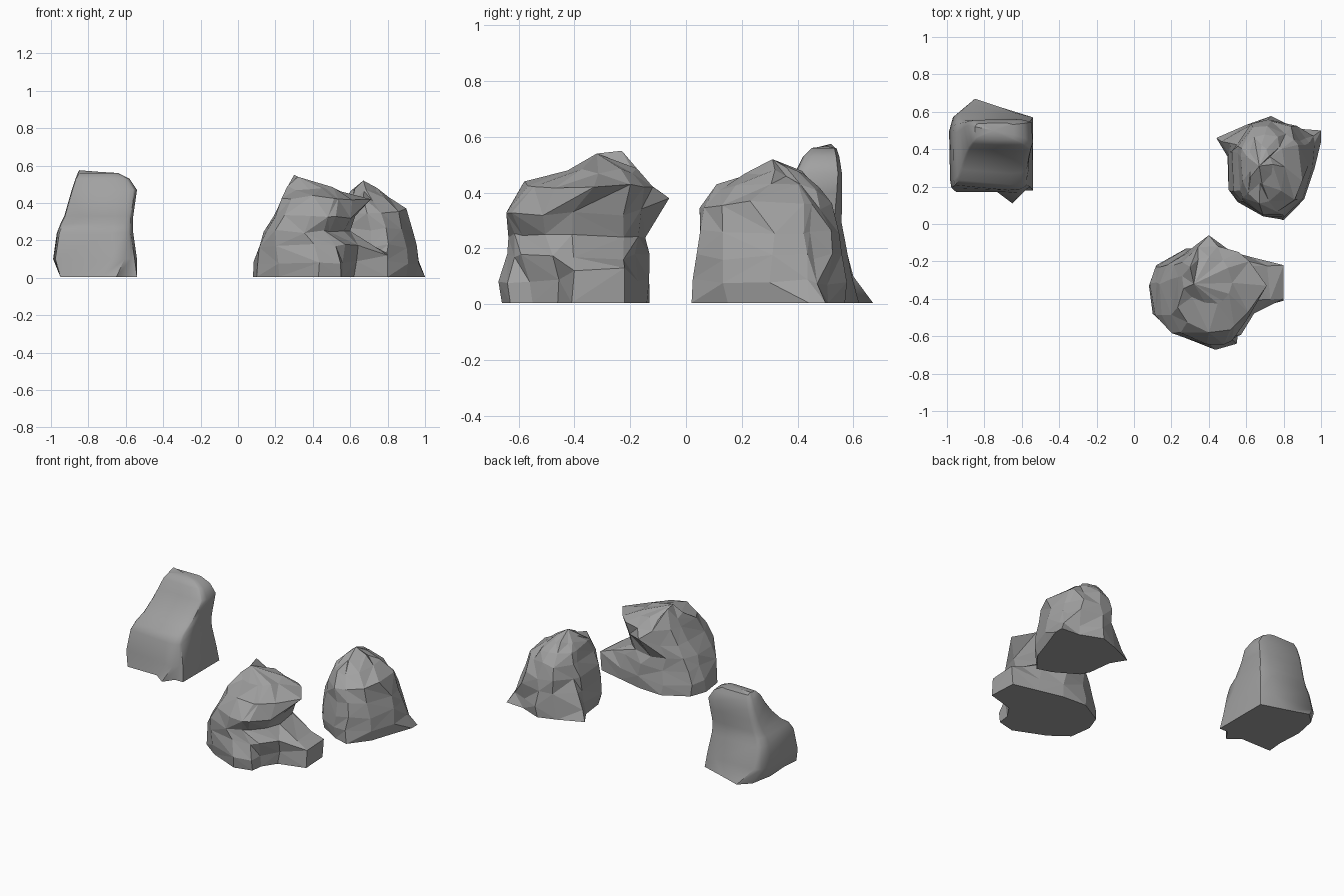
import bpy
import bmesh
import math
import random
from mathutils import Vector

random.seed(7)

old = bpy.data.objects.get("Cube")
if old:
    bpy.data.objects.remove(old, do_unlink=True)

# One stone colour for every rock
stone = bpy.data.materials.new("grey stone")
stone.use_nodes = True
grey = (0.36, 0.36, 0.36, 1)
stone.diffuse_color = grey
stone.node_tree.nodes["Principled BSDF"].inputs["Base Color"].default_value = grey


def signed_power(value, power):
    return math.copysign(abs(value) ** power, value)


def ring_points(outline, level, boxiness):
    """Blend the ground outline into a rounded ring that fits the level's bounds."""
    z, x_min, x_max, y_min, y_max, blend = level
    xs, ys = zip(*outline)
    mid_x, mid_y = (min(xs) + max(xs)) / 2, (min(ys) + max(ys)) / 2
    half_x, half_y = (max(xs) - min(xs)) / 2, (max(ys) - min(ys)) / 2
    points = []
    for x, y in outline:
        angle = math.atan2((y - mid_y) / half_y, (x - mid_x) / half_x)
        round_x = (x_min + x_max) / 2 + (x_max - x_min) / 2 * signed_power(math.cos(angle), boxiness)
        round_y = (y_min + y_max) / 2 + (y_max - y_min) / 2 * signed_power(math.sin(angle), boxiness)
        points.append(Vector((x, y, z)).lerp(Vector((round_x, round_y, z)), blend))
    return points


def build_rock(name, outline, levels, peak, tips=(), boxiness=0.85, roughness=0.0, smooth=False):
    bm = bmesh.new()
    rings = [[bm.verts.new((x, y, 0.005)) for x, y in outline]]

    # Stack the rings, chipping each corner a little
    for level in levels:
        ring = []
        for point in ring_points(outline, level, boxiness):
            chip = Vector([random.uniform(-roughness, roughness) for axis in "xyz"])
            ring.append(bm.verts.new(point + chip))
        rings.append(ring)

    # Pull the nearest corners out to ledges and overhangs
    free = [v for ring in rings[1:] for v in ring]
    for tip in tips:
        nearest = min(free, key=lambda v: (v.co - Vector(tip)).length)
        nearest.co = tip
        free.remove(nearest)

    # Facet the sides with varying diagonals
    count = len(outline)
    for low, high in zip(rings, rings[1:]):
        for i in range(count):
            j = (i + 1) % count
            a, b, c, d = low[i], low[j], high[j], high[i]
            if smooth:
                bm.faces.new((a, b, c, d))
            elif random.random() < 0.5:
                bm.faces.new((a, b, c))
                bm.faces.new((a, c, d))
            else:
                bm.faces.new((a, b, d))
                bm.faces.new((b, c, d))

    # Cap the top with a peak and close the base
    crown = bm.verts.new(peak)
    for i in range(count):
        bm.faces.new((rings[-1][i], rings[-1][(i + 1) % count], crown))
    bm.faces.new(list(reversed(rings[0])))
    bmesh.ops.recalc_face_normals(bm, faces=bm.faces)

    mesh = bpy.data.meshes.new(name)
    bm.to_mesh(mesh)
    bm.free()
    mesh.materials.append(stone)
    rock = bpy.data.objects.new(name, mesh)
    bpy.context.collection.objects.link(rock)
    if smooth:
        bpy.ops.object.select_all(action="DESELECT")
        rock.select_set(True)
        bpy.context.view_layer.objects.active = rock
        bpy.ops.object.shade_smooth_by_angle(angle=math.radians(45))


# Each level holds height, x range, y range and roundness

# Tall worn boulder with a ledge and a sloping front
build_rock(
    "smooth_boulder",
    [(-.95, .17), (-.73, .17), (-.65, .11), (-.6, .18), (-.54, .18), (-.54, .37),
     (-.54, .57), (-.7, .62), (-.85, .67), (-.92, .6), (-.95, .45), (-.94, .28)],
    [(.1, -1, -.54, .17, .59, .8),
     (.24, -.97, -.56, .18, .57, 1),
     (.29, -.95, -.56, .21, .56, 1),
     (.33, -.93, -.56, .27, .56, 1),
     (.4, -.91, -.55, .34, .56, 1),
     (.47, -.89, -.54, .39, .56, 1),
     (.53, -.87, -.58, .42, .55, 1),
     (.56, -.85, -.64, .45, .54, 1)],
    peak=(-.75, .5, .567),
    tips=[(-.85, .52, .575)],
    boxiness=0.32,
    smooth=True,
)

# Craggy rock with a low spur and an overhanging crown
build_rock(
    "front_crag",
    [(.08, -.33), (.12, -.22), (.28, -.13), (.45, -.14), (.62, -.18), (.79, -.22),
     (.8, -.41), (.62, -.46), (.56, -.55), (.55, -.63), (.43, -.66), (.22, -.57), (.1, -.48)],
    [(.08, .1, .79, -.67, -.13, .1),
     (.17, .12, .7, -.63, -.14, .6),
     (.25, .15, .57, -.63, -.14, .9),
     (.33, .18, .63, -.645, -.12, 1),
     (.42, .22, .64, -.58, -.11, 1),
     (.48, .26, .53, -.43, -.18, 1)],
    peak=(.32, -.32, .54),
    tips=[(.71, -.33, .42), (.4, -.06, .38), (.3, -.23, .55), (.4, -.58, .44),
          (.8, -.22, .13), (.8, -.4, .12), (.56, -.15, .42)],
    roughness=0.012,
)

# Craggy rock with flared feet at the back corners
build_rock(
    "rear_crag",
    [(.44, .46), (.6, .53), (.72, .57), (.87, .51), (1, .5), (1, .44), (.95, .3),
     (.9, .15), (.8, .02), (.7, .05), (.55, .14), (.52, .2), (.5, .36)],
    [(.08, .48, .97, .03, .56, .5),
     (.17, .51, .95, .04, .56, .85),
     (.26, .52, .93, .05, .55, 1),
     (.35, .54, .89, .06, .53, 1),
     (.42, .57, .81, .12, .49, 1),
     (.47, .61, .74, .22, .42, 1)],
    peak=(.67, .31, .52),
    tips=[(.9, .23, .37), (.67, .11, .43), (.72, .36, .49)],
    boxiness=0.92,
    roughness=0.012,
)
